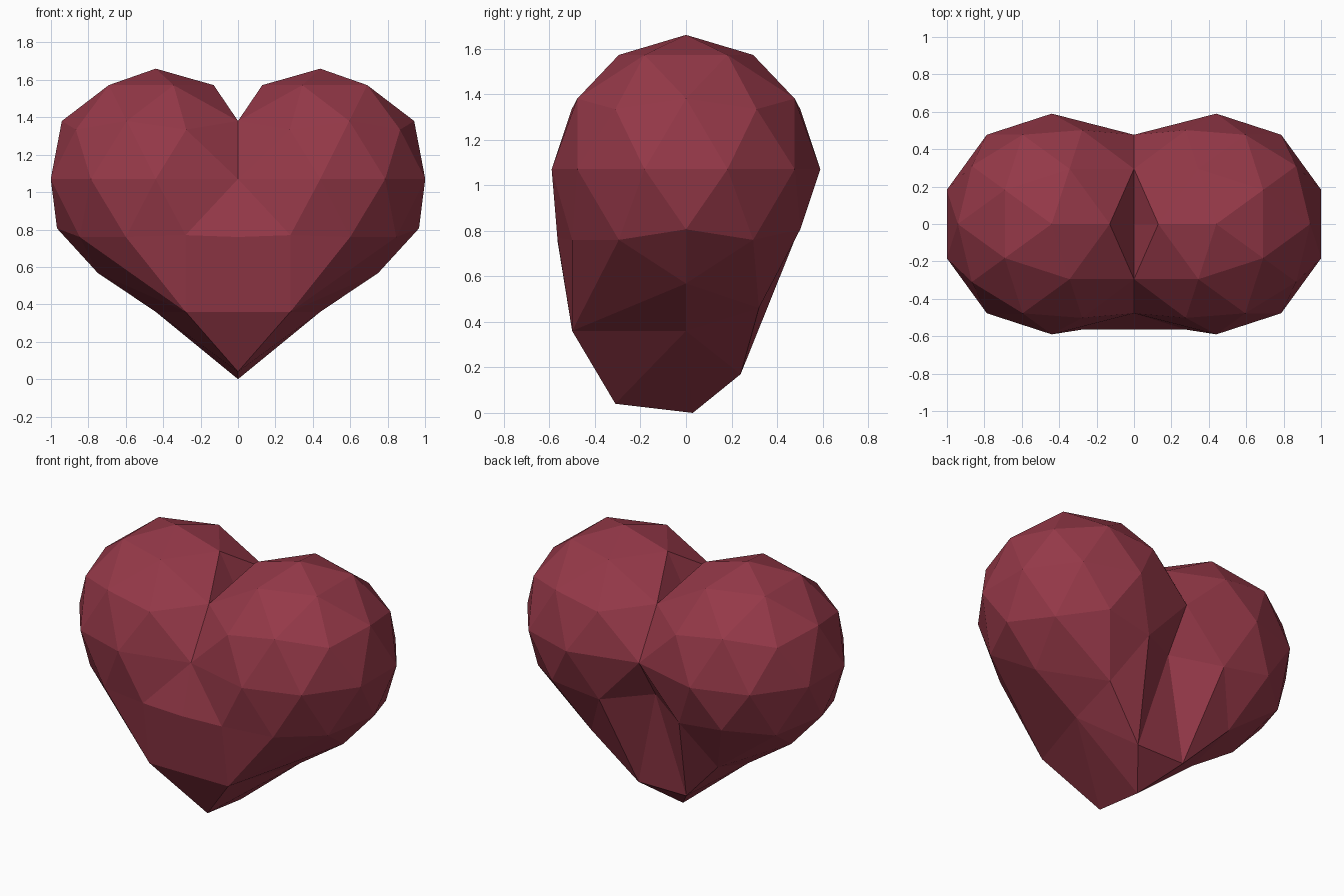
import bpy, bmesh
from mathutils import Vector, Matrix

if "Cube" in bpy.data.objects:
    bpy.data.objects.remove(bpy.data.objects["Cube"])

R, CX, CZ = 0.59, 0.44, 1.07

# Right lobe: a low-poly icosphere, flipped so a corner faces the cleft
bm = bmesh.new()
bmesh.ops.create_icosphere(bm, subdivisions=2, radius=R)
bm.transform(Matrix.Translation((CX, 0, CZ)) @ Matrix.Diagonal((-1, 1, 1, 1)))


def near(x, y, z):
    p = Vector((x, y, z))
    return min(bm.verts, key=lambda v: (v.co - p).length)


# Sphere points that get pulled into the pointed lower body
P = near(0.01, -0.31, 0.81)      # front centre
PB = near(0.01, 0.31, 0.81)      # back centre
M = near(0.285, -0.477, 0.76)    # front plate upper corner
Q = near(0.60, -0.50, 0.81)      # front plate outer corner
G = near(0.536, -0.295, 0.57)    # front plate lower corner
K = near(0.536, 0.295, 0.57)     # back lower side
L = near(0.19, 0.18, 0.57)       # back lower corner
B = near(0.44, 0, 0.48)          # underside
hidden = [near(0.19, -0.18, 0.57), near(-0.12, -0.18, 1.07),
          near(-0.12, 0.18, 1.07), near(-0.06, 0, 0.76)]

# Open the inner side, then close the cleft onto the centre plane
bmesh.ops.delete(bm, geom=hidden, context='VERTS')
for v in bm.verts:
    if v.co.x < 0.11:
        v.co.x = 0
for v, co in ((P, (0, -0.565, 0.76)), (M, (0.28, -0.565, 0.77)),
              (Q, (0.60, -0.50, 0.76)), (G, (0.28, -0.50, 0.36)),
              (K, (0.45, 0.32, 0.46)), (L, (0.17, 0.24, 0.17)),
              (B, (0.44, 0, 0.36))):
    v.co = co

# Pointed tip and the front and back plates
C = bm.verts.new((0, -0.50, 0.36))
F = bm.verts.new((0, -0.31, 0.04))
T = bm.verts.new((0, 0.03, 0))
LC = bm.verts.new((0, 0.24, 0.17))
for f in ((P, M, G), (P, G, C), (C, G, F), (B, G, F), (B, F, T),
          (B, T, L), (T, L, LC), (L, LC, PB)):
    bm.faces.new(f)
flat = [f for f in bm.faces if all(abs(v.co.x) < 1e-5 for v in f.verts)]
bmesh.ops.delete(bm, geom=flat, context='FACES')

# Mirror to the left lobe and weld along the centre
dup = bmesh.ops.duplicate(bm, geom=bm.verts[:] + bm.edges[:] + bm.faces[:])
for g in dup["geom"]:
    if isinstance(g, bmesh.types.BMVert):
        g.co.x = -g.co.x
bmesh.ops.remove_doubles(bm, verts=bm.verts[:], dist=0.001)
bmesh.ops.recalc_face_normals(bm, faces=bm.faces[:])

me = bpy.data.meshes.new("heart")
bm.to_mesh(me)
bm.free()
heart = bpy.data.objects.new("heart", me)
bpy.context.collection.objects.link(heart)

mat = bpy.data.materials.new("dark_red")
mat.diffuse_color = (0.3, 0.04, 0.065, 1)
mat.use_nodes = True
mat.node_tree.nodes["Principled BSDF"].inputs["Base Color"].default_value = mat.diffuse_color
me.materials.append(mat)
